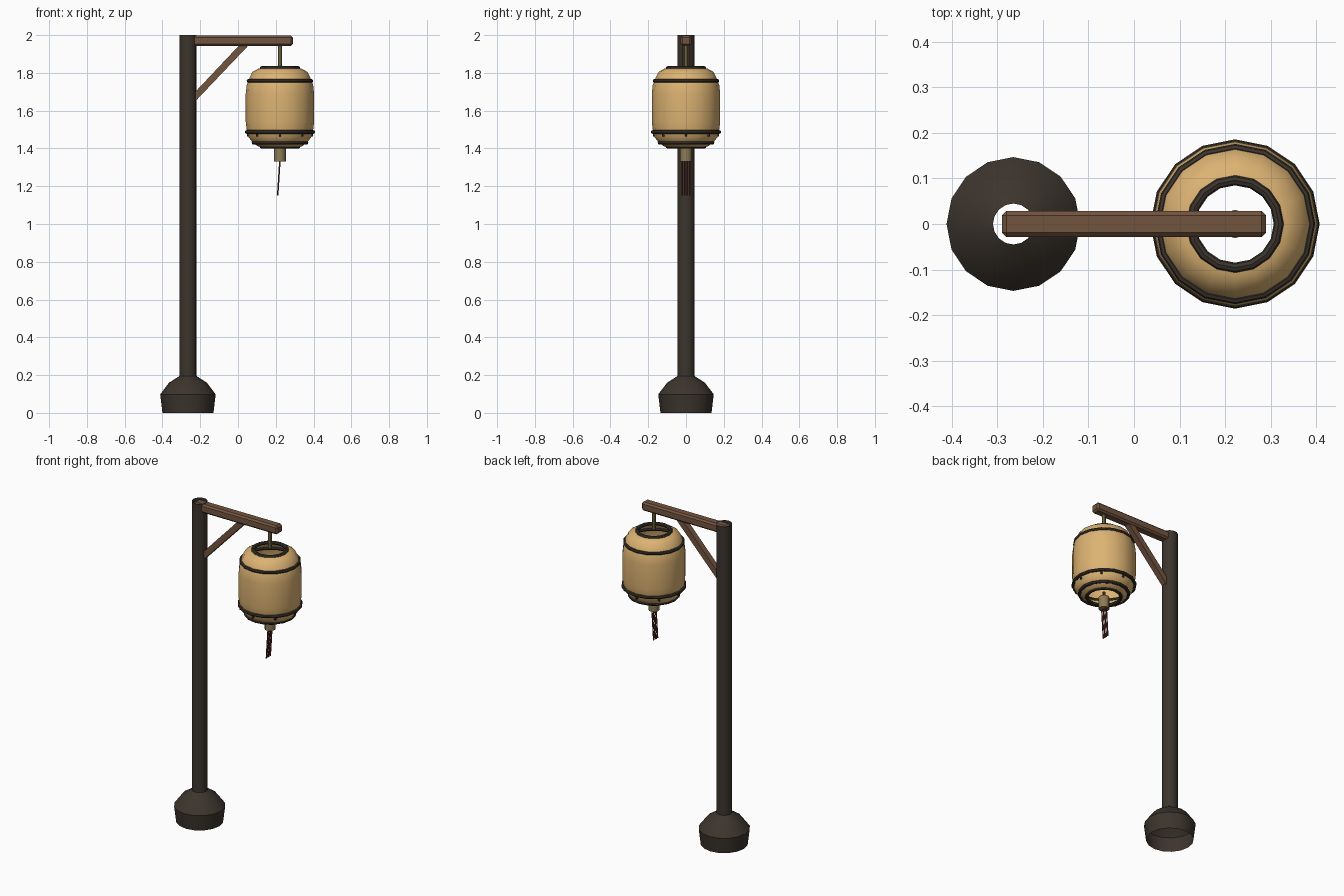
import bpy, bmesh, math
from mathutils import Vector, Matrix

if "Cube" in bpy.data.objects:
    bpy.data.objects.remove(bpy.data.objects["Cube"])

PX, LX = -0.265, 0.222   # post axis, lantern axis
SIDES = 16


def material(name, rgb):
    m = bpy.data.materials.new(name)
    m.diffuse_color = (*rgb, 1)
    m.use_nodes = True
    m.node_tree.nodes["Principled BSDF"].inputs["Base Color"].default_value = m.diffuse_color
    return m


DARK = material("dark_iron", (0.045, 0.035, 0.026))
WOOD = material("wood", (0.17, 0.09, 0.05))
PAPER = material("paper", (0.72, 0.45, 0.17))
BRASS = material("brass", (0.27, 0.20, 0.09))
RED = material("red_cord", (0.13, 0.025, 0.02))


def finish(name, bm, mat, angle=40):
    bmesh.ops.recalc_face_normals(bm, faces=bm.faces)
    me = bpy.data.meshes.new(name)
    bm.to_mesh(me)
    bm.free()
    ob = bpy.data.objects.new(name, me)
    bpy.context.collection.objects.link(ob)
    me.materials.append(mat)
    bpy.ops.object.select_all(action='DESELECT')
    ob.select_set(True)
    bpy.context.view_layer.objects.active = ob
    if angle:
        bpy.ops.object.shade_smooth_by_angle(angle=math.radians(angle))
    return ob


def lathe(name, x, profile, mat, closed=False):
    """Open (or closed-section) surface of revolution about a vertical axis."""
    bm = bmesh.new()
    rings = [[bm.verts.new((x + r * math.cos(math.tau * i / SIDES),
                            r * math.sin(math.tau * i / SIDES), z))
              for i in range(SIDES)] for r, z in profile]
    if closed:
        rings.append(rings[0])
    for a, b in zip(rings, rings[1:]):
        for i in range(SIDES):
            j = (i + 1) % SIDES
            bm.faces.new((a[i], a[j], b[j], b[i]))
    return finish(name, bm, mat)


def hoop(name, x, R, r, z):
    pts = [(R + r * math.cos(math.tau * k / 8), z + r * math.sin(math.tau * k / 8))
           for k in range(8)]
    return lathe(name, x, pts, DARK, closed=True)


def rod(name, a, b, r, mat, n=8):
    a, b = Vector(a), Vector(b)
    bm = bmesh.new()
    rot = (b - a).to_track_quat('Z', 'Y').to_matrix().to_4x4()
    bmesh.ops.create_cone(bm, cap_ends=True, segments=n, radius1=r, radius2=r,
                          depth=(b - a).length,
                          matrix=Matrix.Translation((a + b) / 2) @ rot)
    return finish(name, bm, mat)


# Post: open tube growing out of a flared, hollow foot
lathe("post", PX, [(0.135, 0), (0.147, 0.098), (0.10, 0.16), (0.045, 0.195),
                   (0.045, 2.0)], DARK)

# Cross beam with chamfered edges
bm = bmesh.new()
bmesh.ops.create_cube(bm, size=1, matrix=Matrix.Translation((0, 0, 1.97))
                      @ Matrix.Diagonal((0.58, 0.058, 0.054, 1)))
bmesh.ops.bevel(bm, geom=bm.edges[:], offset=0.01, segments=1, affect='EDGES')
finish("cross_beam", bm, WOOD, 0)

# Diagonal brace: flat outline extruded in y
bm = bmesh.new()
outline = [(-0.235, 1.64), (0.06, 1.95), (0.01, 1.95), (-0.235, 1.69)]
face = bm.faces.new([bm.verts.new((x, -0.018, z)) for x, z in outline])
ext = bmesh.ops.extrude_face_region(bm, geom=[face])
bmesh.ops.translate(bm, vec=(0, 0.036, 0),
                    verts=[v for v in ext["geom"] if isinstance(v, bmesh.types.BMVert)])
finish("brace", bm, WOOD, 0)

# Hanging rod
rod("hanging_rod", (LX, 0, 1.835), (LX, 0, 1.95), 0.011, BRASS)

# Paper shade, open at both ends
lathe("lantern_shade", LX,
      [(0.088, 1.405), (0.115, 1.41), (0.145, 1.432), (0.166, 1.46), (0.176, 1.50),
       (0.181, 1.54), (0.181, 1.69), (0.176, 1.735), (0.165, 1.765),
       (0.146, 1.805), (0.115, 1.822), (0.09, 1.826)], PAPER)

# Dark hoops around the shade
for name, R, r, z in (("top_rim", 0.096, 0.011, 1.825), ("upper_hoop", 0.166, 0.01, 1.758),
                      ("lower_hoop", 0.176, 0.01, 1.487), ("bottom_hoop", 0.14, 0.01, 1.43),
                      ("bottom_rim", 0.098, 0.01, 1.41)):
    hoop(name, LX, R, r, z)

# Small pegs below the lower hoop
for i in range(8):
    a = math.tau * i / 8
    x, y = LX + 0.17 * math.cos(a), 0.17 * math.sin(a)
    rod(f"peg_{i + 1}", (x, y, 1.462), (x, y, 1.485), 0.006, DARK, 6)

# Tassel holder and its cords
rod("tassel_holder", (LX, 0, 1.33), (LX, 0, 1.405), 0.031, BRASS, 12)
for i in range(4):
    y = -0.02 + 0.04 * i / 3
    rod(f"tassel_cord_{i + 1}", (LX - 0.012, y, 1.15), (LX, y, 1.34), 0.004, RED, 6)
rod("inner_cord", (LX, 0, 1.40), (LX, 0, 1.44), 0.008, RED, 6)
